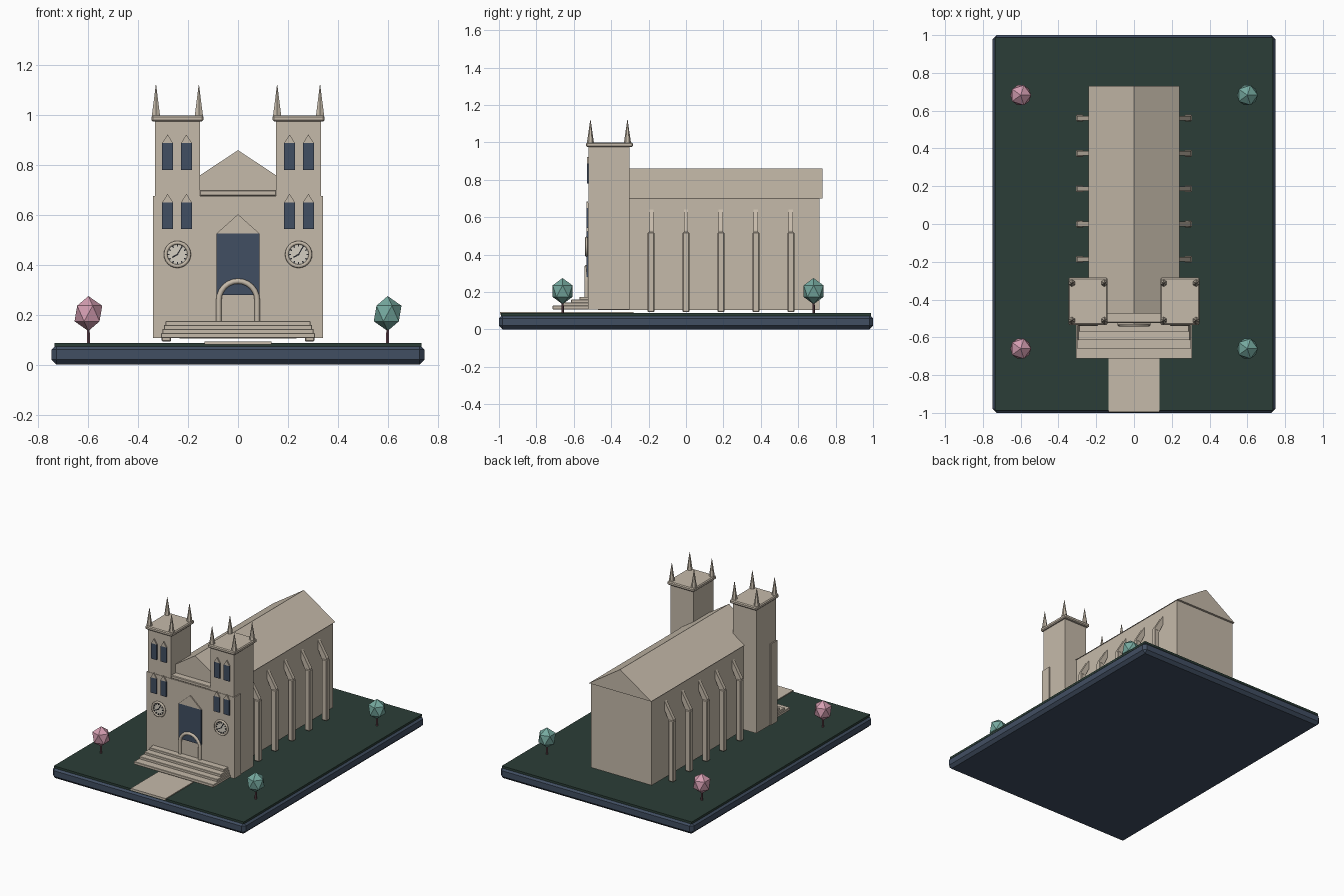
import bpy, bmesh, math
from mathutils import Matrix

if "Cube" in bpy.data.objects:
    bpy.data.objects.remove(bpy.data.objects["Cube"])


def mat(name, rgb):
    m = bpy.data.materials.new(name)
    m.diffuse_color = (*rgb, 1)
    m.use_nodes = True
    m.node_tree.nodes["Principled BSDF"].inputs["Base Color"].default_value = m.diffuse_color
    return m


STONE = mat("stone", (0.56, 0.49, 0.40))
SLATE = mat("slate_blue", (0.053, 0.077, 0.122))
GRASS = mat("dark_green", (0.024, 0.048, 0.038))
PINK = mat("pink_leaves", (0.66, 0.34, 0.44))
TEAL = mat("teal_leaves", (0.18, 0.40, 0.35))
TRUNK = mat("trunk_mauve", (0.19, 0.09, 0.11))
DARK = mat("clock_dark", (0.02, 0.022, 0.028))
FACE = mat("clock_cream", (0.66, 0.62, 0.54))


def finish(name, bm, material, bevel=0, smooth=False):
    bmesh.ops.recalc_face_normals(bm, faces=bm.faces[:])
    me = bpy.data.meshes.new(name)
    bm.to_mesh(me)
    bm.free()
    me.materials.append(material)
    if smooth:
        for p in me.polygons:
            p.use_smooth = True
    ob = bpy.data.objects.new(name, me)
    bpy.context.collection.objects.link(ob)
    if bevel:
        b = ob.modifiers.new("bevel", 'BEVEL')
        b.width, b.segments = bevel, 1
    return ob


def prism(name, pts, y0, y1, material, bevel=0):
    """Extrude an (x, z) outline from y0 to y1."""
    bm = bmesh.new()
    f = bm.faces.new([bm.verts.new((x, y0, z)) for x, z in pts])
    ext = bmesh.ops.extrude_face_region(bm, geom=[f])
    vs = [v for v in ext["geom"] if isinstance(v, bmesh.types.BMVert)]
    bmesh.ops.translate(bm, verts=vs, vec=(0, y1 - y0, 0))
    return finish(name, bm, material, bevel)


def box(name, x0, x1, y0, y1, z0, z1, material, bevel=0):
    return prism(name, [(x0, z0), (x1, z0), (x1, z1), (x0, z1)], y0, y1, material, bevel)


def cone(name, loc, r1, r2, h, n, material, rot=None):
    """Upright cone or cylinder whose base sits at loc."""
    bm = bmesh.new()
    bmesh.ops.create_cone(bm, cap_ends=True, segments=n, radius1=r1, radius2=r2, depth=h,
                          matrix=Matrix.Translation((0, 0, h / 2)))
    bm.transform(Matrix.Translation(loc) @ (rot or Matrix()))
    return finish(name, bm, material)


def tube(name, path, y, radius, material, cyclic=False):
    """Round tube along an (x, z) path at depth y."""
    cu = bpy.data.curves.new(name, 'CURVE')
    cu.dimensions = '3D'
    cu.bevel_depth, cu.bevel_resolution = radius, 2
    cu.use_fill_caps = not cyclic
    sp = cu.splines.new('POLY')
    sp.points.add(len(path) - 1)
    for p, (x, z) in zip(sp.points, path):
        p.co = (x, y, z, 1)
    sp.use_cyclic_u = cyclic
    cu.materials.append(material)
    ob = bpy.data.objects.new(name, cu)
    bpy.context.collection.objects.link(ob)
    bpy.ops.object.select_all(action='DESELECT')
    ob.select_set(True)
    bpy.context.view_layer.objects.active = ob
    bpy.ops.object.convert(target='MESH')


def window(name, cx, half, z0, z1, tip, y):
    """Blue pane under a pointed stone hood."""
    box(name + "_pane", cx - half, cx + half, y - 0.008, y, z0, z1, SLATE)
    prism(name + "_hood", [(cx - half, z1), (cx + half, z1), (cx, tip)], y - 0.008, y, STONE)


# Base, lawn and path
box("base", -0.748, 0.748, -1, 1, 0, 0.08, SLATE, 0.02)
box("lawn", -0.736, 0.736, -0.988, 0.988, 0.072, 0.087, GRASS)
box("path", -0.135, 0.135, -0.995, -0.28, 0.08, 0.093, STONE)

# Nave, roof and front wall
box("nave", -0.235, 0.235, -0.47, 0.715, 0.105, 0.70, STONE)
prism("roof", [(-0.242, 0.70), (0.242, 0.70), (0, 0.86)], -0.475, 0.73, STONE)
box("front_wall", -0.34, 0.34, -0.525, -0.455, 0.107, 0.677, STONE)
box("front_ledge", -0.155, 0.155, -0.522, -0.46, 0.677, 0.70, STONE, 0.004)

# Entrance steps
for i, (w, y, z) in enumerate([(0.308, -0.713, 0.127), (0.303, -0.66, 0.143),
                               (0.297, -0.615, 0.159), (0.29, -0.57, 0.175)]):
    box(f"step_{i + 1}", -w, w, y, -0.50, 0.107, z, STONE, 0.002)

# Great window and door arch
window("great_window", 0, 0.087, 0.28, 0.525, 0.603, -0.525)
arch = [(-0.077, 0.165)]
arch += [(-0.077 * math.cos(math.pi * k / 12), 0.258 + 0.077 * math.sin(math.pi * k / 12))
         for k in range(13)]
tube("door_arch", arch + [(0.077, 0.165)], -0.532, 0.011, STONE)

for side, s in (("left", -1), ("right", 1)):
    # Tower shaft, cap and pinnacles
    tx = s * 0.243
    box(f"{side}_tower", tx - 0.09, tx + 0.09, -0.522, -0.303, 0.107, 0.98, STONE)
    box(f"{side}_tower_cap", tx - 0.104, tx + 0.104, -0.534, -0.284, 0.975, 1.0, STONE, 0.006)
    for i, dx in enumerate((-0.086, 0.086)):
        for j, y in enumerate((-0.511, -0.313)):
            cone(f"{side}_pinnacle_{i}{j}", (tx + dx, y, 0.998), 0.019, 0.001, 0.123, 6, STONE)

    # Tower windows in two rows
    for i, dx in enumerate((-0.037, 0.037)):
        cx = s * 0.2445 + dx * 1.02
        window(f"{side}_upper_window_{i}", cx, 0.022, 0.78, 0.888, 0.923, -0.522)
        window(f"{side}_lower_window_{i}", cx, 0.022, 0.543, 0.65, 0.685, -0.525)

    # Clock face, rim, hour marks and hands
    cz = 0.442
    cone(f"{side}_clock_face", (tx, -0.524, cz), 0.048, 0.048, 0.009, 24, FACE,
         Matrix.Rotation(math.pi / 2, 4, 'X'))
    ring = [(tx + 0.047 * math.cos(a), cz + 0.047 * math.sin(a))
            for a in (math.tau * k / 24 for k in range(24))]
    tube(f"{side}_clock_rim", ring, -0.532, 0.0075, STONE, True)

    def bar(name, hour, r0, r1, w):
        a = math.tau * hour / 12
        ux, uz = math.sin(a), math.cos(a)
        pts = [(tx + ux * r + uz * o, cz + uz * r - ux * o)
               for r, o in ((r0, -w), (r0, w), (r1, w), (r1, -w))]
        prism(name, pts, -0.537, -0.532, DARK)

    for h in range(12):
        bar(f"{side}_hour_mark_{h}", h, 0.031, 0.039, 0.0025)
    bar(f"{side}_hour_hand", 8, -0.004, 0.024, 0.0028)
    bar(f"{side}_minute_hand", 1, -0.004, 0.033, 0.0022)

    # Flying buttresses: pillar and sloping arm
    for i in range(5):
        y = -0.187 + 0.187 * i
        box(f"{side}_buttress_{i}", min(s * 0.268, s * 0.306), max(s * 0.268, s * 0.306),
            y - 0.018, y + 0.018, 0.093, 0.52, STONE, 0.004)
        arm = [(0.27, 0.505), (0.302, 0.515), (0.302, 0.53), (0.23, 0.65), (0.23, 0.59)]
        prism(f"{side}_buttress_arm_{i}", [(s * x, z) for x, z in arm], y - 0.012, y + 0.012, STONE)

    # Trees: pink on the left, teal on the right
    for row, y in (("front", -0.66), ("back", 0.682)):
        cone(f"{side}_{row}_tree_trunk", (s * 0.6, y, 0.08), 0.007, 0.006, 0.08, 6, TRUNK)
        bm = bmesh.new()
        bmesh.ops.create_icosphere(bm, subdivisions=1, radius=1)
        bm.transform(Matrix.Translation((s * 0.6, y, 0.205)) @ Matrix.Diagonal((0.062, 0.062, 0.07, 1)))
        finish(f"{side}_{row}_tree_crown", bm, PINK if s < 0 else TEAL)
